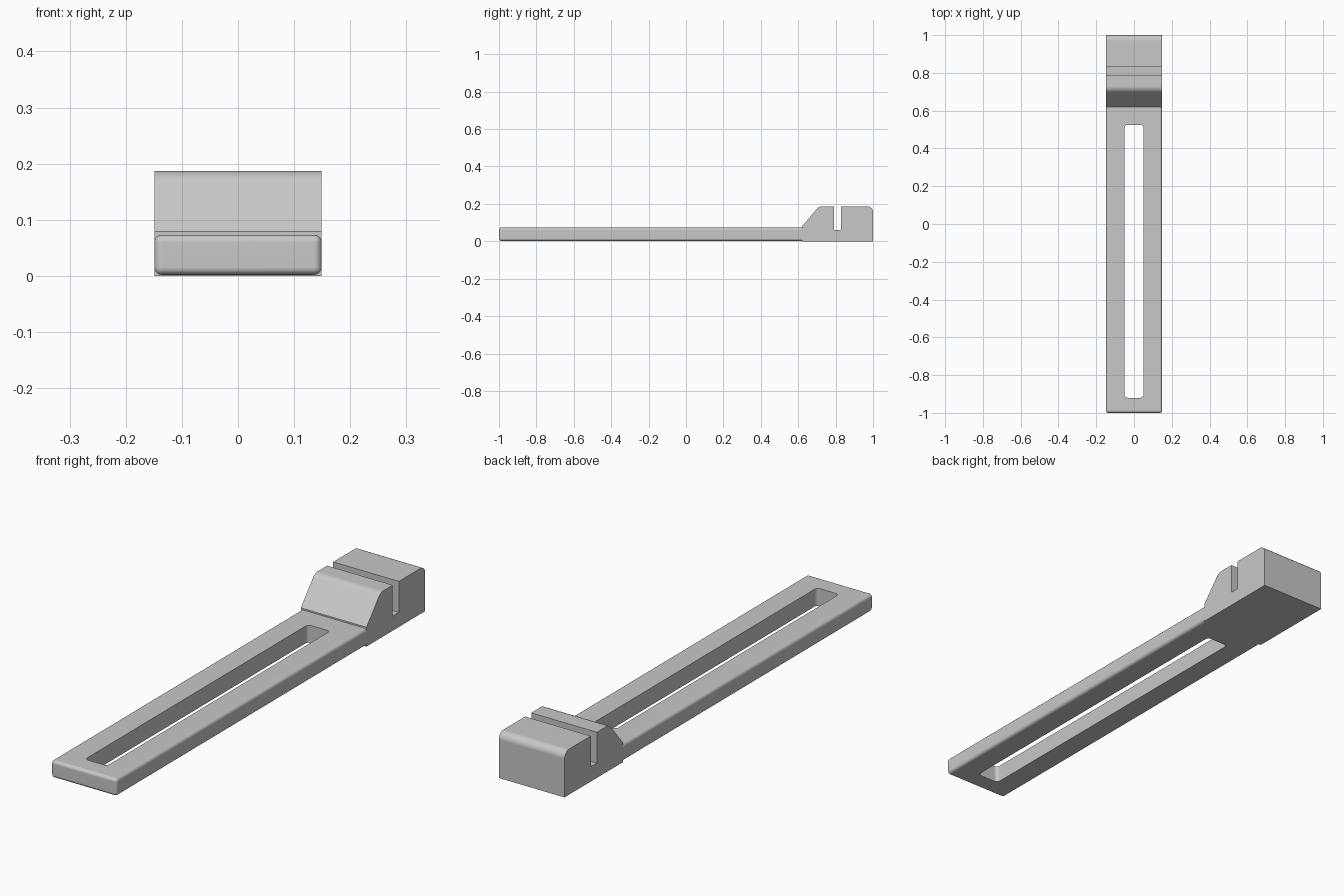
import bpy, bmesh, math
from mathutils import Vector

cube = bpy.data.objects.get("Cube")
if cube:
    bpy.data.objects.remove(cube, do_unlink=True)

HALF_WIDTH = 0.149
GREY = (0.58, 0.58, 0.58, 1)

mat = bpy.data.materials.new("plain_grey")
mat.use_nodes = True
mat.diffuse_color = GREY
mat.node_tree.nodes["Principled BSDF"].inputs["Base Color"].default_value = GREY


def rounded_outline(corners, steps=8):
    """Replace each (u, v, radius) corner by a tangent arc."""
    points = []
    for i, (u, v, r) in enumerate(corners):
        p = Vector((u, v))
        if r == 0:
            points.append(p)
            continue
        a = (Vector(corners[i - 1][:2]) - p).normalized()
        b = (Vector(corners[(i + 1) % len(corners)][:2]) - p).normalized()
        half = a.angle(b) / 2
        centre = p + (a + b).normalized() * (r / math.sin(half))
        reach = r / math.tan(half)
        start = (p + a * reach - centre).normalized()
        end = (p + b * reach - centre).normalized()
        sweep = math.pi - 2 * half
        for s in range(steps + 1):
            t = s / steps
            spoke = start * math.sin((1 - t) * sweep) + end * math.sin(t * sweep)
            points.append(centre + spoke * (r / math.sin(sweep)))
    return points


def make_object(name, bm):
    bmesh.ops.recalc_face_normals(bm, faces=bm.faces)
    mesh = bpy.data.meshes.new(name)
    bm.to_mesh(mesh)
    bm.free()
    mesh.materials.append(mat)
    obj = bpy.data.objects.new(name, mesh)
    bpy.context.collection.objects.link(obj)
    return obj


def prism(name, corners, place, direction):
    """Extrude a rounded outline along a direction."""
    bm = bmesh.new()
    face = bm.faces.new([bm.verts.new(place(p)) for p in rounded_outline(corners)])
    made = bmesh.ops.extrude_face_region(bm, geom=[face], use_keep_orig=True)["geom"]
    moved = [g for g in made if isinstance(g, bmesh.types.BMVert)]
    bmesh.ops.translate(bm, vec=direction, verts=moved)
    return make_object(name, bm)


def finish(obj):
    """Apply the modifiers, then smooth the rounded edges only."""
    bpy.ops.object.select_all(action="DESELECT")
    obj.select_set(True)
    bpy.context.view_layer.objects.active = obj
    for m in list(obj.modifiers):
        bpy.ops.object.modifier_apply(modifier=m.name)
    bpy.ops.object.shade_smooth_by_angle(angle=0.6)
    normals = obj.modifiers.new("flat_normals", "WEIGHTED_NORMAL")
    normals.keep_sharp = True


# Long bar with softened edges; its back end sits inside the block
y0, y1, z0, z1 = -1.0, 0.66, 0.002, 0.073
bm = bmesh.new()
bmesh.ops.create_cube(bm, size=1)
bmesh.ops.scale(bm, vec=(2 * HALF_WIDTH, y1 - y0, z1 - z0), verts=bm.verts)
bmesh.ops.translate(bm, vec=(0, (y0 + y1) / 2, (z0 + z1) / 2), verts=bm.verts)
bmesh.ops.bevel(bm, geom=bm.edges[:], offset=0.013, segments=5,
                profile=0.5, affect="EDGES")
bar = make_object("slotted_bar", bm)

# Slot through the bar
slot = [(x, y, 0.016) for x, y in
        ((-0.05, -0.92), (0.05, -0.92), (0.05, 0.525), (-0.05, 0.525))]
cutter = prism("slot_cutter", slot, lambda p: (p.x, p.y, -0.1), (0, 0, 0.3))
cutter.hide_render = True
cut = bar.modifiers.new("slot", "BOOLEAN")
cut.operation = "DIFFERENCE"
cut.solver = "EXACT"
cut.object = cutter
finish(bar)
bpy.data.objects.remove(cutter, do_unlink=True)

# End block: sloped front, cross groove, rounded back edge
profile = [(0.62, 0, 0), (1, 0, 0), (1, 0.187, 0.03), (0.83, 0.187, 0),
           (0.83, 0.06, 0), (0.79, 0.06, 0), (0.79, 0.187, 0),
           (0.711, 0.187, 0.04), (0.62, 0.079, 0)]
block = prism("end_block", profile, lambda p: (-HALF_WIDTH, p.x, p.y),
              (2 * HALF_WIDTH, 0, 0))
finish(block)
